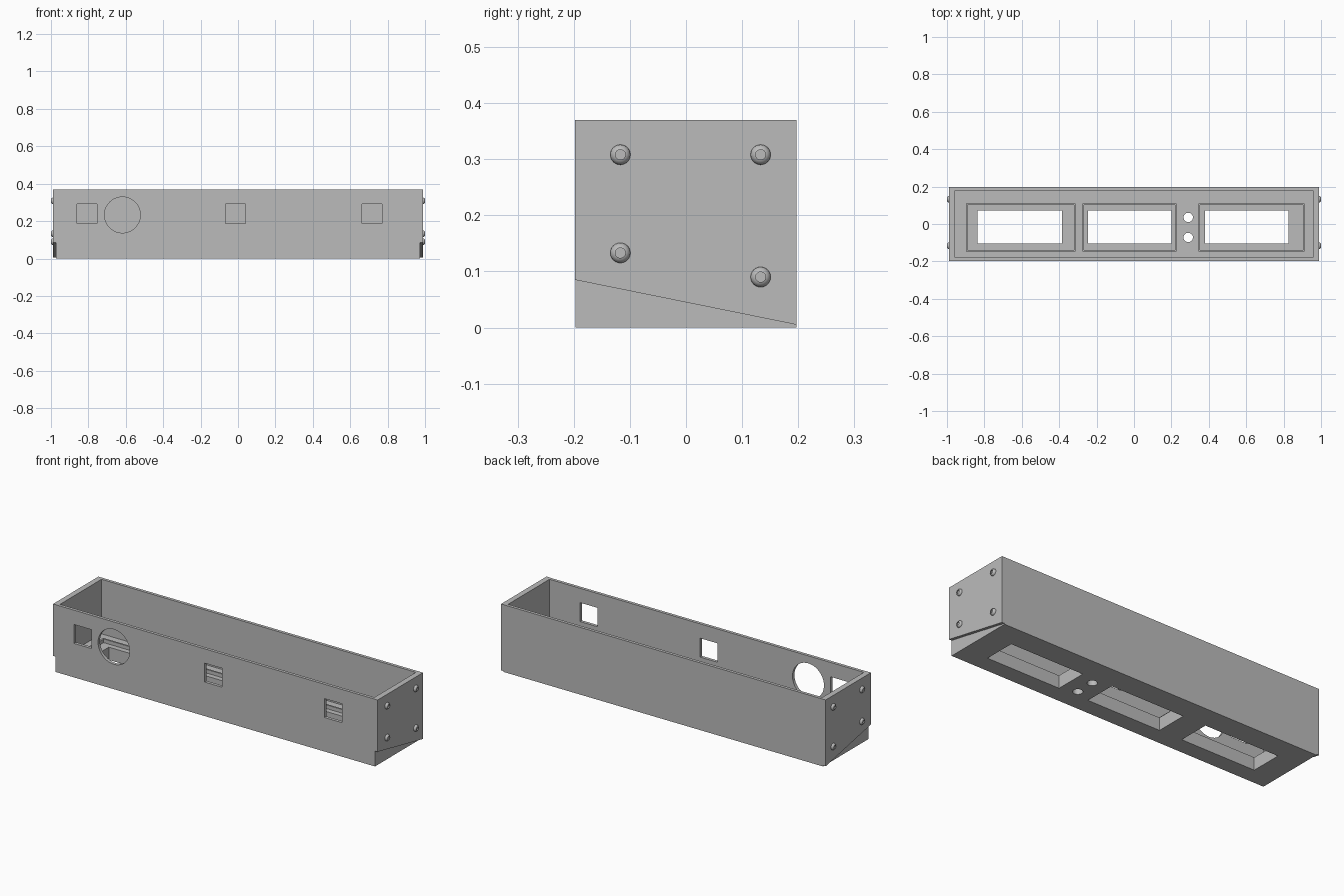
import bpy, bmesh, math
from mathutils import Matrix, Vector

old = bpy.data.objects.get("Cube")
if old:
    bpy.data.objects.remove(old, do_unlink=True)

grey = bpy.data.materials.new("mid_grey")
grey.use_nodes = True
colour = (0.5, 0.5, 0.5, 1)
grey.diffuse_color = colour
grey.node_tree.nodes["Principled BSDF"].inputs["Base Color"].default_value = colour


def finish(name, bm):
    bmesh.ops.recalc_face_normals(bm, faces=bm.faces)
    mesh = bpy.data.meshes.new(name)
    bm.to_mesh(mesh)
    bm.free()
    mesh.materials.append(grey)
    obj = bpy.data.objects.new(name, mesh)
    bpy.context.collection.objects.link(obj)
    return obj


def box(name, x0, x1, y0, y1, z0, z1):
    bm = bmesh.new()
    bmesh.ops.create_cube(bm, size=1)
    for v in bm.verts:
        v.co = Vector(((x0, x1)[v.co.x > 0], (y0, y1)[v.co.y > 0], (z0, z1)[v.co.z > 0]))
    return finish(name, bm)


def cylinder(name, centre, radius, depth, axis="Z"):
    bm = bmesh.new()
    turn = Matrix.Rotation(math.pi / 2, 4, "X") if axis == "Y" else Matrix()
    bmesh.ops.create_cone(bm, cap_ends=True, segments=48, radius1=radius, radius2=radius,
                          depth=depth, matrix=Matrix.Translation(centre) @ turn)
    return finish(name, bm)


def cut(target, cutters):
    """Subtract every cutter, bake the result and drop the cutters."""
    for c in cutters:
        mod = target.modifiers.new("cut", "BOOLEAN")
        mod.operation, mod.solver, mod.object = "DIFFERENCE", "EXACT", c
    deps = bpy.context.evaluated_depsgraph_get()
    baked = bpy.data.meshes.new_from_object(target.evaluated_get(deps))
    target.modifiers.clear()
    target.data = baked
    for c in cutters:
        bpy.data.objects.remove(c, do_unlink=True)


END, DEPTH, TOP, FLOOR = 0.972, 0.197, 0.37, 0.07

# Open-topped housing with a thick floor
housing = box("housing", -END, END, -DEPTH, DEPTH, 0, TOP)
cutters = [box("cavity", -0.957, 0.957, -0.18, 0.18, FLOOR, TOP + 0.1)]

# Floor windows, each with (hole left, hole right, rim left, rim right)
windows = [(-0.837, -0.385, -0.898, -0.313),
           (-0.246, 0.2, -0.275, 0.227),
           (0.38, 0.826, 0.345, 0.912)]
for left, right, _, _ in windows:
    cutters.append(box("window", left, right, -0.104, 0.072, -0.1, 0.15))

# Two round floor holes
for y in (0.035, -0.072):
    cutters.append(cylinder("button_hole", (0.29, y, 0.05), 0.025, 0.3))

# Front wall: three square openings and a large round one
for x in (-0.807, -0.013, 0.717):
    cutters.append(box("square_hole", x - 0.053, x + 0.053, -0.3, -0.1, 0.187, 0.291))
cutters.append(cylinder("round_hole", (-0.618, -0.2, 0.233), 0.096, 0.2, "Y"))
cut(housing, cutters)

# Thin raised rims around the windows
for i, (_, _, left, right) in enumerate(windows):
    rim = box(f"window_rim_{i + 1}", left, right, -0.147, 0.11, FLOOR, FLOOR + 0.02)
    t = 0.009
    cut(rim, [box("rim_inside", left + t, right - t, -0.147 + t, 0.11 - t, 0, 0.2)])


def end_plate(name, side):
    """Side panel whose lower edge slopes down towards the back."""
    outline = [(-0.198, 0.085), (DEPTH, 0.005), (DEPTH, TOP), (-0.198, TOP)]
    bm = bmesh.new()
    face = bm.faces.new([bm.verts.new((side * END, y, z)) for y, z in outline])
    out = bmesh.ops.extrude_face_region(bm, geom=[face])
    verts = [g for g in out["geom"] if isinstance(g, bmesh.types.BMVert)]
    bmesh.ops.translate(bm, verts=verts, vec=(side * 0.016, 0, 0))
    return finish(name, bm)


def screw(name, side, y, z):
    """Domed screw head with a socket, turned around the x axis."""
    profile = [(0, 0), (0.018, 0), (0.0175, 0.004), (0.015, 0.008), (0.012, 0.0108),
               (0.009, 0.012), (0.009, 0.006), (0, 0.006)]
    bm = bmesh.new()
    verts = [bm.verts.new((h, r, 0)) for r, h in profile]
    edges = [bm.edges.new(pair) for pair in zip(verts, verts[1:])]
    bmesh.ops.spin(bm, geom=verts + edges, cent=(0, 0, 0), axis=(1, 0, 0),
                   angle=math.tau, steps=24, use_duplicate=False)
    bmesh.ops.remove_doubles(bm, verts=bm.verts, dist=0.0001)
    for v in bm.verts:
        v.co = Vector((side * (0.988 + v.co.x), y + v.co.y, z + v.co.z))
    obj = finish(name, bm)
    bpy.ops.object.select_all(action="DESELECT")
    obj.select_set(True)
    bpy.context.view_layer.objects.active = obj
    bpy.ops.object.shade_smooth_by_angle(angle=math.radians(40))


# End plates and their screws on both sides
for label, side in (("left", 1), ("right", -1)):
    end_plate(f"{label}_end_plate", side)
    spots = [(-0.117, 0.308), (0.133, 0.308), (-0.117, 0.133), (0.133, 0.09)]
    for i, (y, z) in enumerate(spots):
        screw(f"{label}_screw_{i + 1}", side, y, z)
